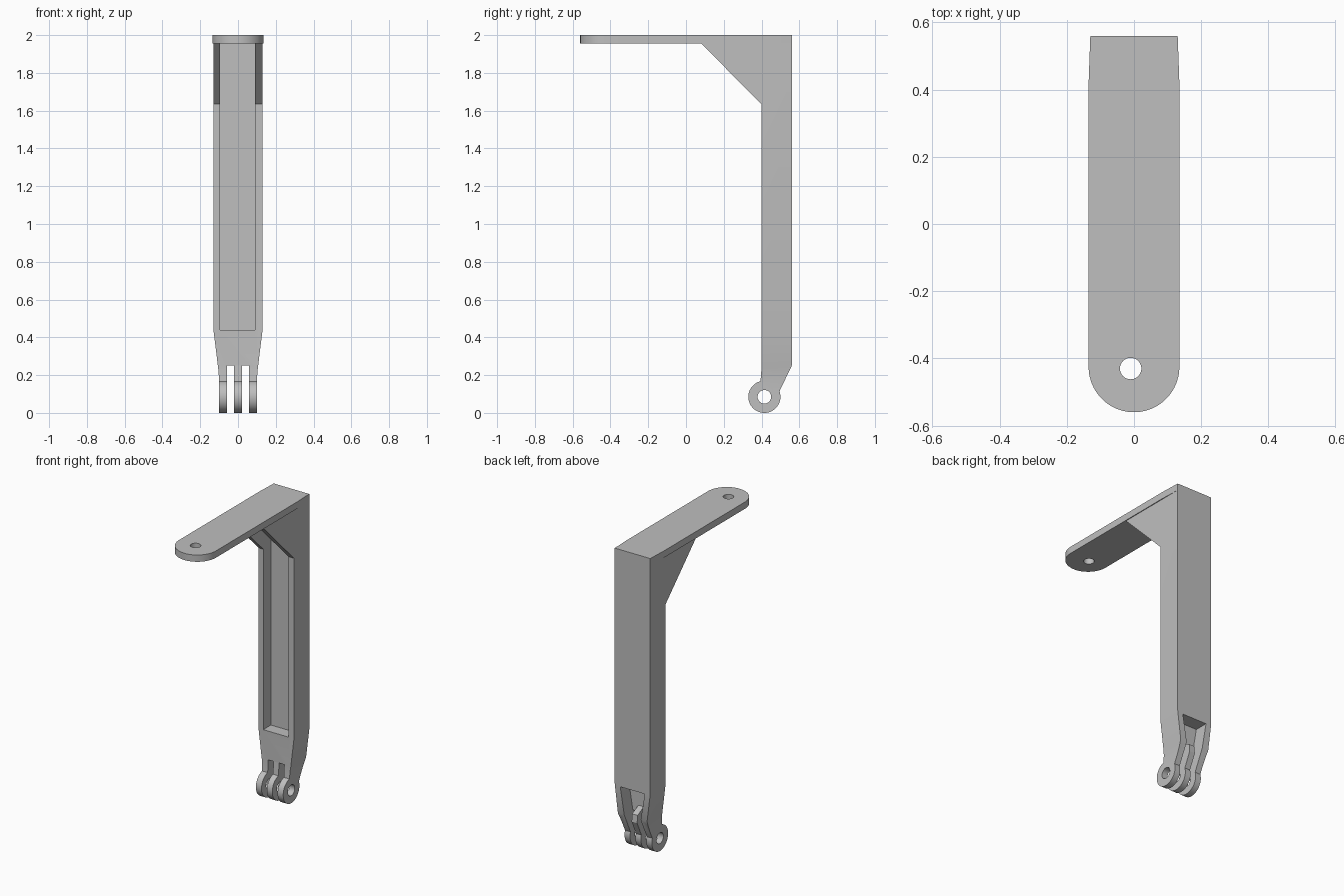
import bpy, bmesh
from math import sin, cos, radians

cube = bpy.data.objects.get("Cube")
if cube:
    bpy.data.objects.remove(cube, do_unlink=True)

grey = bpy.data.materials.new("plain grey")
grey.use_nodes = True
COLOUR = (0.52, 0.52, 0.52, 1)
grey.diffuse_color = COLOUR
grey.node_tree.nodes["Principled BSDF"].inputs["Base Color"].default_value = COLOUR


def arc(cx, cy, r, start, end, steps):
    """Points along a circular arc, angles in degrees."""
    angles = [radians(start + (end - start) * i / steps) for i in range(steps + 1)]
    return [(cx + r * cos(a), cy + r * sin(a)) for a in angles]


def prism(name, outline, axis, low, high):
    """Extrude a 2D outline along one axis; outline axes keep x, y, z order."""
    def place(p, d):
        co = list(p)
        co.insert("xyz".index(axis), d)
        return co
    bm = bmesh.new()
    face = bm.faces.new([bm.verts.new(place(p, low)) for p in outline])
    top = bmesh.ops.extrude_face_region(bm, geom=[face])["geom"]
    offset = place((0, 0), high - low)
    bmesh.ops.translate(bm, vec=offset,
                        verts=[v for v in top if isinstance(v, bmesh.types.BMVert)])
    bmesh.ops.recalc_face_normals(bm, faces=bm.faces)
    mesh = bpy.data.meshes.new(name)
    bm.to_mesh(mesh)
    bm.free()
    mesh.materials.append(grey)
    ob = bpy.data.objects.new(name, mesh)
    bpy.context.collection.objects.link(ob)
    return ob


def rect(a, b, c, d):
    return [(a, c), (b, c), (b, d), (a, d)]


def finish(ob, cutters):
    """Subtract the cutters, then shade curved walls smooth."""
    bpy.ops.object.select_all(action="DESELECT")
    ob.select_set(True)
    bpy.context.view_layer.objects.active = ob
    for cutter in cutters:
        cutter.hide_render = True
        mod = ob.modifiers.new("cut", "BOOLEAN")
        mod.operation = "DIFFERENCE"
        mod.solver = "EXACT"
        mod.object = cutter
        bpy.ops.object.modifier_apply(modifier=mod.name)
        bpy.data.objects.remove(cutter, do_unlink=True)
    bpy.ops.object.shade_smooth_by_angle(angle=radians(30))


def pivot_hole():
    return prism("pivot_cutter", arc(0.415, 0.085, 0.036, 0, 348.75, 31), "x", -0.5, 0.5)


# Mounting plate with a rounded front end and a screw hole
plate = prism("mounting_plate",
              [(0.13, 0.56), (-0.13, 0.56), (-0.135, 0.42)]
              + arc(0, -0.425, 0.135, 180, 360, 40) + [(0.135, 0.42)],
              "z", 1.955, 2)
finish(plate, [prism("screw_cutter", arc(-0.01, -0.43, 0.032, 0, 348.75, 31), "z", 1.5, 2.5)])

# Upright arm: side silhouette with gusset at the top and pivot lug at the bottom
lug = arc(0.415, 0.085, 0.085, 104, 380, 48)
arm = prism("upright_arm",
            [(0.56, 0.25), (0.56, 1.965), (0.08, 1.965), (0.08, 1.955),
             (0.40, 1.635), (0.40, 0.24)] + lug, "x", -0.13, 0.13)
cutters = [
    # long front recess, running up between the gussets
    prism("recess_cutter", rect(-0.095, 0.09, -1, 0.48), "z", 0.44, 2.2),
    # tapering rear pocket
    prism("pocket_cutter", [(-0.09, 0.43), (-0.06, 0.25), (-0.06, -0.2),
                            (0.06, -0.2), (0.06, 0.25), (0.09, 0.43)], "y", 0.47, 1),
    # gap between the outer fingers
    prism("fork_cutter", rect(-0.059, 0.059, -0.2, 0.25), "y", -1, 1),
    pivot_hole(),
]
# side tapers towards the fingers
for s in (-1, 1):
    cutters.append(prism("taper_cutter",
                         [(s * 0.13, 0.44), (s * 0.103, 0.22), (s * 0.10, 0.17),
                          (s * 0.10, -0.2), (s * 0.3, -0.2), (s * 0.3, 0.44)], "y", -1, 1))
finish(arm, cutters)

# Middle finger with a sloped top behind the front wall
finger = prism("middle_finger",
               [(0.535, 0.26), (0.465, 0.295), (0.405, 0.295), (0.40, 0.24)] + lug
               + [(0.54, 0.21)], "x", -0.02, 0.02)
finish(finger, [pivot_hole()])
